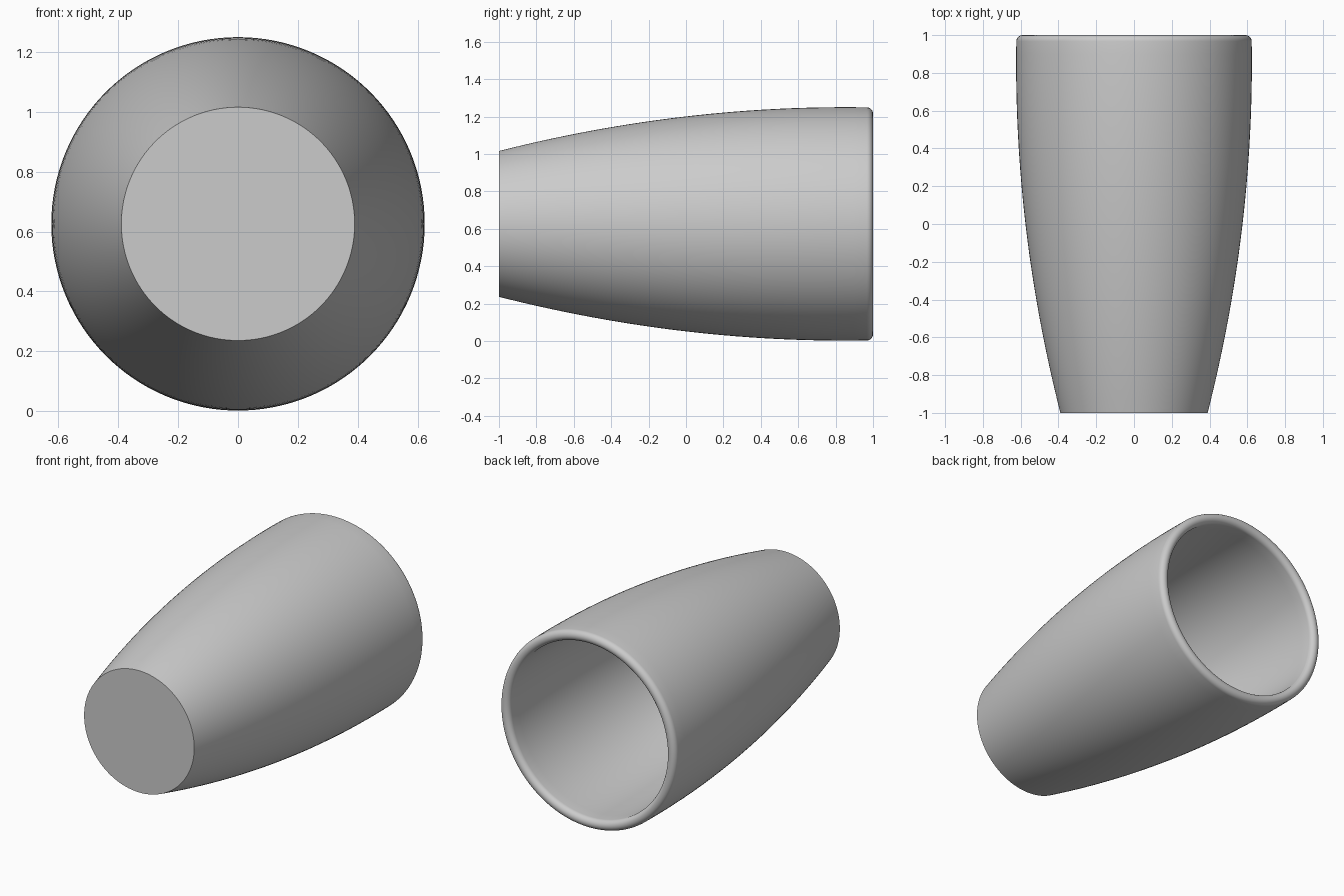
import bpy, bmesh, math
from mathutils import Matrix, Vector

cube = bpy.data.objects.get("Cube")
if cube:
    bpy.data.objects.remove(cube, do_unlink=True)

SEGMENTS = 128
CENTRE_Z = 0.626
WALL = 0.066
LIP = WALL / 2
FLOOR_Y = -0.93


def outer_radius(y):
    """Gently bulging side, widest close to the rim."""
    return 0.624 - 0.0684 * (0.85 - y) ** 2


def spaced(start, end, steps):
    return [start + (end - start) * i / steps for i in range(steps + 1)]


# Profile as (radius, y): base, outer wall, rounded lip, inner wall, floor
rim_y = 1 - LIP
profile = [(0, -1)]
profile += [(outer_radius(y), y) for y in spaced(-1, rim_y, 28)]
lip_r = outer_radius(rim_y) - LIP
for a in spaced(0, math.pi, 14)[1:-1]:
    profile.append((lip_r + LIP * math.cos(a), rim_y + LIP * math.sin(a)))
profile += [(outer_radius(y) - WALL, y) for y in spaced(rim_y, FLOOR_Y, 28)]
profile.append((0, FLOOR_Y))

# Spin the profile around the long axis
bm = bmesh.new()
verts = [bm.verts.new((r, y, 0)) for r, y in profile]
edges = [bm.edges.new(pair) for pair in zip(verts, verts[1:])]
bmesh.ops.spin(bm, geom=verts + edges, cent=(0, 0, 0), axis=(0, 1, 0),
               angle=math.tau, steps=SEGMENTS, use_duplicate=False)
bmesh.ops.remove_doubles(bm, verts=bm.verts, dist=0.0005)
bmesh.ops.recalc_face_normals(bm, faces=bm.faces)
bmesh.ops.transform(bm, matrix=Matrix.Translation(Vector((0, 0, CENTRE_Z))),
                    verts=bm.verts)
mesh = bpy.data.meshes.new("cup")
bm.to_mesh(mesh)
bm.free()

cup = bpy.data.objects.new("cup", mesh)
bpy.context.collection.objects.link(cup)

# Plain grey material
grey = bpy.data.materials.new("plain grey")
grey.use_nodes = True
colour = (0.6, 0.6, 0.6, 1)
grey.diffuse_color = colour
grey.node_tree.nodes["Principled BSDF"].inputs["Base Color"].default_value = colour
mesh.materials.append(grey)

# Smooth sides with crisp base and floor edges
bpy.ops.object.select_all(action="DESELECT")
cup.select_set(True)
bpy.context.view_layer.objects.active = cup
bpy.ops.object.shade_smooth_by_angle(angle=math.radians(35))
